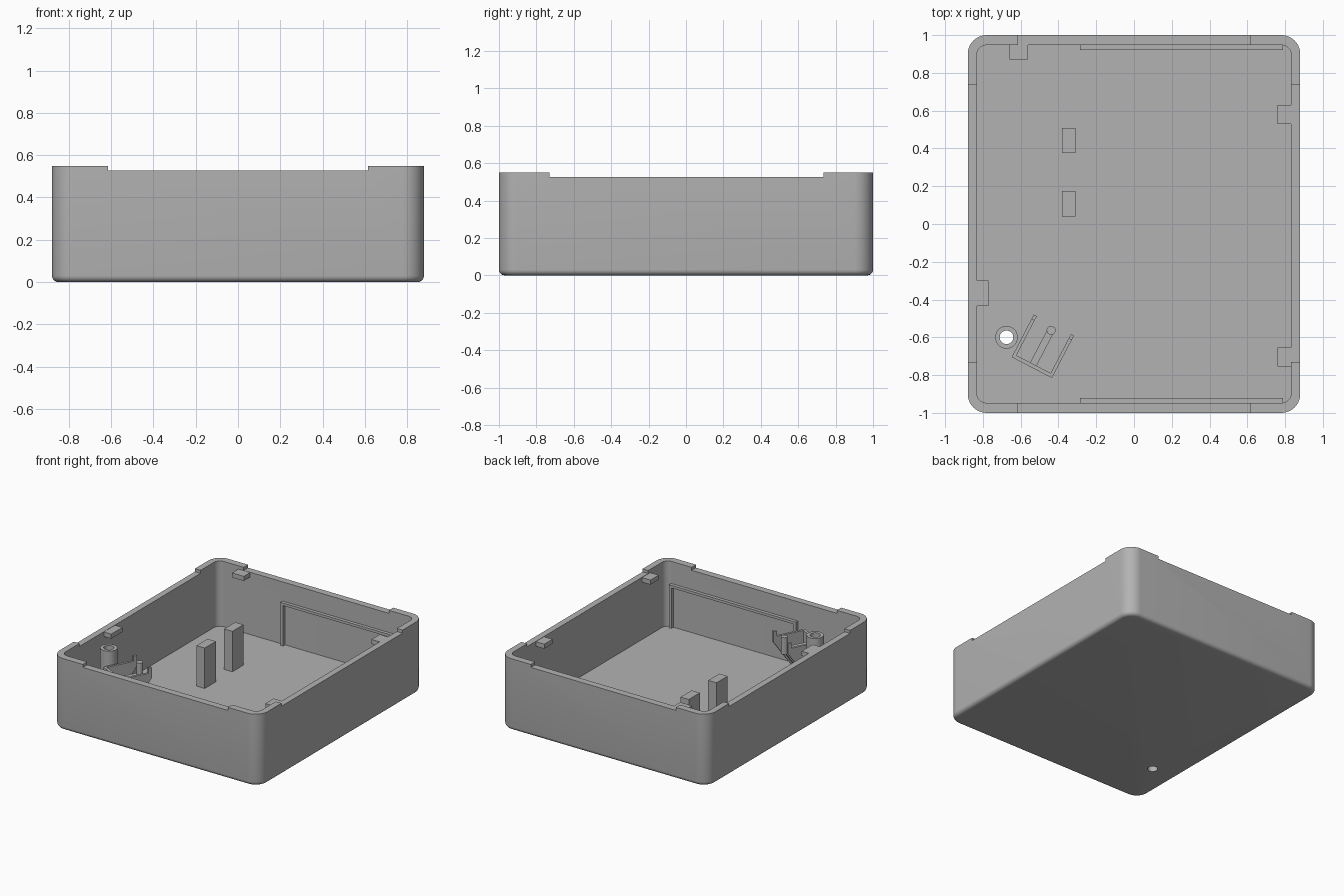
import bpy, bmesh, math
from mathutils import Matrix, Vector

if "Cube" in bpy.data.objects:
    bpy.data.objects.remove(bpy.data.objects["Cube"])

W, D, H = 0.88, 1.0, 0.55          # half width, half depth, height
FLOOR, IX, IY = 0.05, 0.832, 0.947  # floor level and inner half sizes

grey = bpy.data.materials.new("plain_grey")
grey.diffuse_color = (0.45, 0.45, 0.45, 1)
grey.use_nodes = True
grey.node_tree.nodes["Principled BSDF"].inputs["Base Color"].default_value = grey.diffuse_color


def finish(name, bm):
    bmesh.ops.recalc_face_normals(bm, faces=bm.faces)
    me = bpy.data.meshes.new(name)
    bm.to_mesh(me)
    bm.free()
    me.materials.append(grey)
    ob = bpy.data.objects.new(name, me)
    bpy.context.collection.objects.link(ob)
    return ob


def add_box(bm, x0, x1, y0, y1, z0, z1):
    size = (x1 - x0, y1 - y0, z1 - z0)
    mid = ((x0 + x1) / 2, (y0 + y1) / 2, (z0 + z1) / 2)
    bmesh.ops.create_cube(bm, size=1, matrix=Matrix.Translation(mid) @ Matrix.Diagonal((*size, 1)))


def box(name, *dims):
    bm = bmesh.new()
    add_box(bm, *dims)
    return finish(name, bm)


def ring(bm, hx, hy, r, z, seg=10):
    vs = []
    for k, (sx, sy) in enumerate([(1, 1), (-1, 1), (-1, -1), (1, -1)]):
        for i in range(seg + 1):
            a = math.pi / 2 * (k + i / seg)
            vs.append(bm.verts.new((sx * (hx - r) + r * math.cos(a), sy * (hy - r) + r * math.sin(a), z)))
    return vs


def loft(bm, rings):
    for a, b in zip(rings, rings[1:]):
        for i in range(len(a)):
            j = (i + 1) % len(a)
            bm.faces.new((a[i], a[j], b[j], b[i]))


def cut(ob, cutters):
    for c in cutters:
        c.hide_render = True
        m = ob.modifiers.new("cut", 'BOOLEAN')
        m.operation, m.solver, m.object = 'DIFFERENCE', 'EXACT', c
    bpy.context.view_layer.update()
    ob.data = bpy.data.meshes.new_from_object(ob.evaluated_get(bpy.context.evaluated_depsgraph_get()))
    ob.modifiers.clear()
    for c in cutters:
        bpy.data.objects.remove(c)


def smooth(ob):
    bpy.ops.object.select_all(action='DESELECT')
    ob.select_set(True)
    bpy.context.view_layer.objects.active = ob
    bpy.ops.object.shade_smooth_by_angle(angle=math.radians(32))


# Open tray with rounded corners and a rounded bottom edge
bm = bmesh.new()
f = 0.03
rings = []
for i in range(6):
    a = math.pi / 2 * i / 5
    d = f * (1 - math.sin(a))
    rings.append(ring(bm, W - d, D - d, 0.1 - d, f * (1 - math.cos(a))))
rings += [ring(bm, W, D, 0.1, H), ring(bm, IX, IY, 0.05, H), ring(bm, IX, IY, 0.05, FLOOR)]
loft(bm, rings)
bm.faces.new(rings[0])
bm.faces.new(rings[-1])
tray = finish("tray", bm)

# Shallow rim notches on all sides and a screw hole through the floor
BX, BY = -0.675, -0.6
cutters = []
for s in (-1, 1):
    ys = sorted((s * 0.9, s * 1.1))
    xs = sorted((s * 0.8, s * 1.0))
    cutters.append(box("notch_cutter", -0.615, 0.615, *ys, 0.527, 0.7))
    cutters.append(box("notch_cutter", *xs, -0.73, 0.735, 0.527, 0.7))
bm = bmesh.new()
bmesh.ops.create_cone(bm, cap_ends=True, segments=32, radius1=0.036, radius2=0.036, depth=0.4,
                      matrix=Matrix.Translation((BX, BY, 0)))
cutters.append(finish("hole_cutter", bm))
cut(tray, cutters)
smooth(tray)

# Hollow screw boss
bm = bmesh.new()
loops = []
for r, z in ((0.06, FLOOR), (0.06, 0.51), (0.036, 0.51), (0.036, FLOOR), (0.06, FLOOR)):
    loops.append([bm.verts.new((BX + r * math.cos(t * math.pi / 16), BY + r * math.sin(t * math.pi / 16), z))
                  for t in range(32)])
loft(bm, loops)
bmesh.ops.remove_doubles(bm, verts=bm.verts, dist=1e-5)
smooth(finish("screw_boss", bm))

# Snap tabs just under the rim
box("back_tab", -0.66, -0.56, 0.87, IY + 0.01, 0.49, 0.525)
box("left_tab", -IX - 0.01, -0.77, -0.435, -0.3, 0.49, 0.525)
for y in (0.53, -0.755):
    box("right_tab", 0.76, IX + 0.01, y, y + 0.1, 0.49, 0.525)

# Standing support posts
for y in (0.04, 0.375):
    box("support_post", -0.38, -0.31, y, y + 0.134, FLOOR - 0.01, 0.36)

# Raised panel frames on the front and back walls
for name, s in (("front_frame", -1), ("back_frame", 1)):
    ys = sorted((s * 0.922, s * (IY + 0.005)))
    bm = bmesh.new()
    add_box(bm, -0.285, -0.265, *ys, FLOOR - 0.005, 0.36)
    add_box(bm, 0.77, 0.79, *ys, FLOOR - 0.005, 0.36)
    add_box(bm, -0.285, 0.79, *ys, 0.36, 0.38)
    finish(name, bm)

# Angled bracket: cantilevered side gussets, a centre rib, end plate and clips
turn = Matrix.Translation((-0.4825, -0.6475, 0)) @ Matrix.Rotation(math.radians(-27.5), 4, 'Z')


def gusset(bm, x0, x1, top, y1):
    prof = [(-0.127, FLOOR - 0.005), (-0.1, FLOOR - 0.005), (y1, top - 0.04), (y1, top), (-0.127, top)]
    a, b = ([bm.verts.new((x, y, z)) for y, z in prof] for x in (x0, x1))
    loft(bm, [a, b])
    bm.faces.new(a)
    bm.faces.new(b)


bm = bmesh.new()
gusset(bm, -0.12, -0.102, 0.41, 0.127)
gusset(bm, 0.102, 0.12, 0.41, 0.127)
gusset(bm, -0.02, 0.018, 0.36, 0.09)
add_box(bm, -0.12, 0.12, -0.127, -0.107, FLOOR - 0.005, 0.41)
for x in (-0.12, 0.102):
    add_box(bm, x, x + 0.018, 0.1, 0.127, 0.4, 0.45)
bmesh.ops.create_cone(bm, cap_ends=True, segments=16, radius1=0.024, radius2=0.024, depth=0.13,
                      matrix=Matrix.Translation((0, 0.095, 0.385)))
bm.transform(turn)
finish("angled_bracket", bm)
